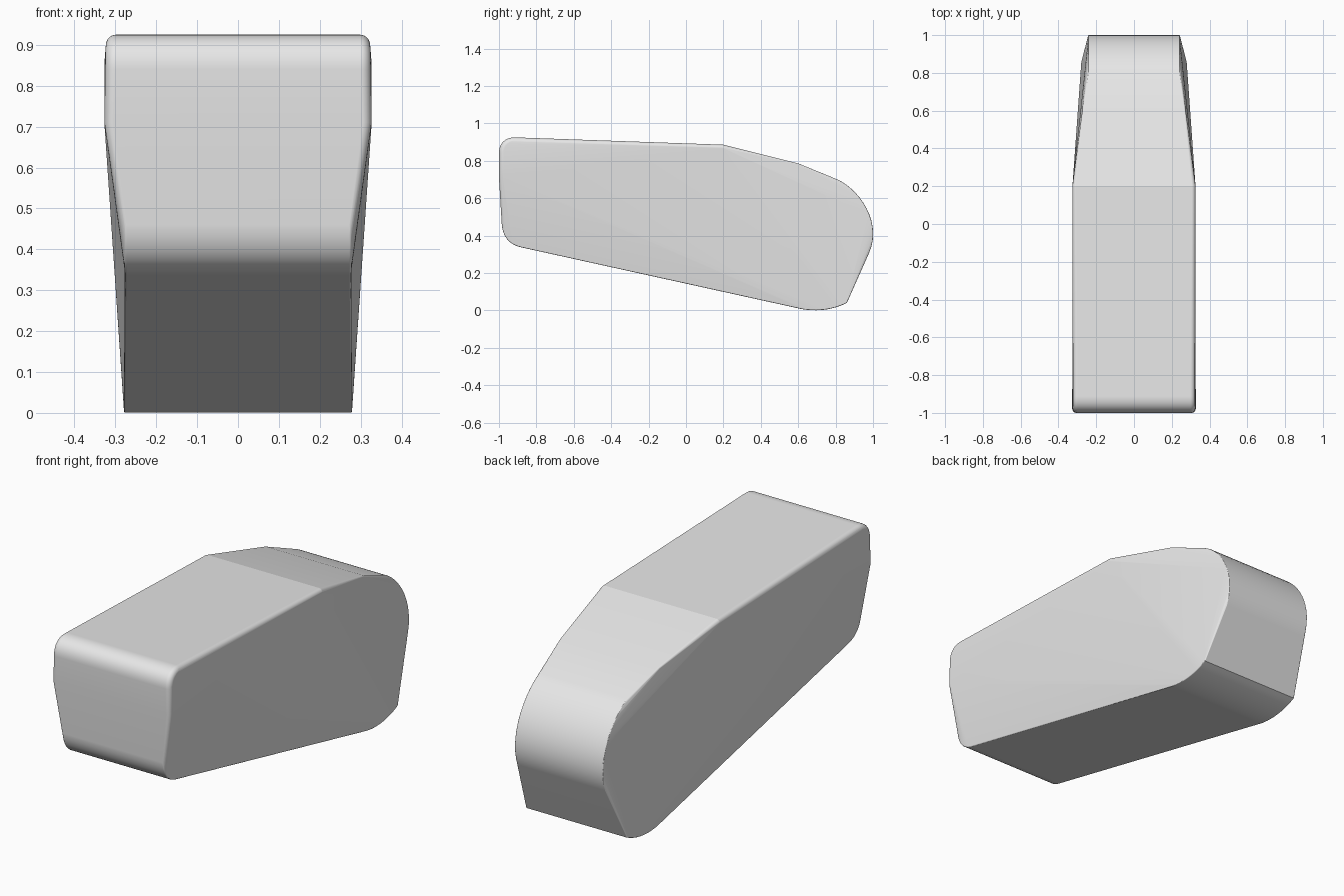
import bpy
import bmesh
import math
from mathutils import Vector

old = bpy.data.objects.get("Cube")
if old:
    bpy.data.objects.remove(old, do_unlink=True)

# One plain grey
grey = bpy.data.materials.new("plain grey")
grey.use_nodes = True
grey.diffuse_color = (0.8, 0.8, 0.8, 1)
grey.node_tree.nodes["Principled BSDF"].inputs["Base Color"].default_value = (0.8, 0.8, 0.8, 1)


def arc(corners, width, rounding, steps=14):
    """Cubic curve in the side plane; width and rounding blend along it."""
    a, b, c, d = (Vector(p) for p in corners)
    out = []
    for i in range(steps + 1):
        t = i / steps
        s = 1 - t
        p = a * s**3 + b * 3 * s * s * t + c * 3 * s * t * t + d * t**3
        out.append((p, width[0] * s + width[1] * t, rounding[0] * s + rounding[1] * t))
    return out


# Side outline, clockwise: position (y, z), half width, edge rounding
outline = [(Vector((-1, 0.71)), 0.327, 0.022)]
outline += arc([(-1, 0.84), (-1, 0.895), (-0.965, 0.927), (-0.91, 0.925)],
               (0.325, 0.323), (0.025, 0.025))
outline += [(Vector((0.2, 0.886)), 0.326, 0.02),
            (Vector((0.6, 0.786)), 0.274, 0.008)]
outline += arc([(0.81, 0.70), (0.93, 0.645), (1.05, 0.47), (0.98, 0.31)],
               (0.243, 0.243), (0.004, 0.004))
outline += arc([(0.86, 0.04), (0.76, -0.01), (0.66, -0.002), (0.61, 0.009)],
               (0.279, 0.279), (0.004, 0.004))
outline += arc([(-0.88, 0.337), (-0.95, 0.352), (-0.98, 0.40), (-0.985, 0.46)],
               (0.277, 0.28), (0.005, 0.008))

# Body: a convex skin over the rounded rims of both sides
bm = bmesh.new()
ROUND_STEPS = 10
for i, (p, width, r) in enumerate(outline):
    before = outline[i - 1][0]
    after = outline[(i + 1) % len(outline)][0]
    along = (after - before).normalized()
    inward = Vector((along.y, -along.x))
    for k in range(ROUND_STEPS + 1):
        a = math.pi / 2 * k / ROUND_STEPS
        q = p + inward * r * (1 - math.cos(a))
        x = width - r * (1 - math.sin(a))
        for side in (-1, 1):
            bm.verts.new((side * x, q.x, q.y))
hull = bmesh.ops.convex_hull(bm, input=bm.verts[:], use_existing_faces=False)
loose = [v for v in bm.verts if not v.link_faces]
bmesh.ops.delete(bm, geom=loose, context='VERTS')
bmesh.ops.dissolve_limit(bm, angle_limit=math.radians(0.5),
                         verts=bm.verts[:], edges=bm.edges[:])
bmesh.ops.recalc_face_normals(bm, faces=bm.faces[:])

mesh = bpy.data.meshes.new("wedge_body")
bm.to_mesh(mesh)
bm.free()
mesh.materials.append(grey)
body = bpy.data.objects.new("wedge_body", mesh)
bpy.context.collection.objects.link(body)

# Smooth the rounded rims, keep the creases and flat panels crisp
for o in bpy.context.selected_objects:
    o.select_set(False)
body.select_set(True)
bpy.context.view_layer.objects.active = body
bpy.ops.object.shade_smooth_by_angle(angle=math.radians(11))
weighted = body.modifiers.new("flat panels", 'WEIGHTED_NORMAL')
weighted.keep_sharp = True
